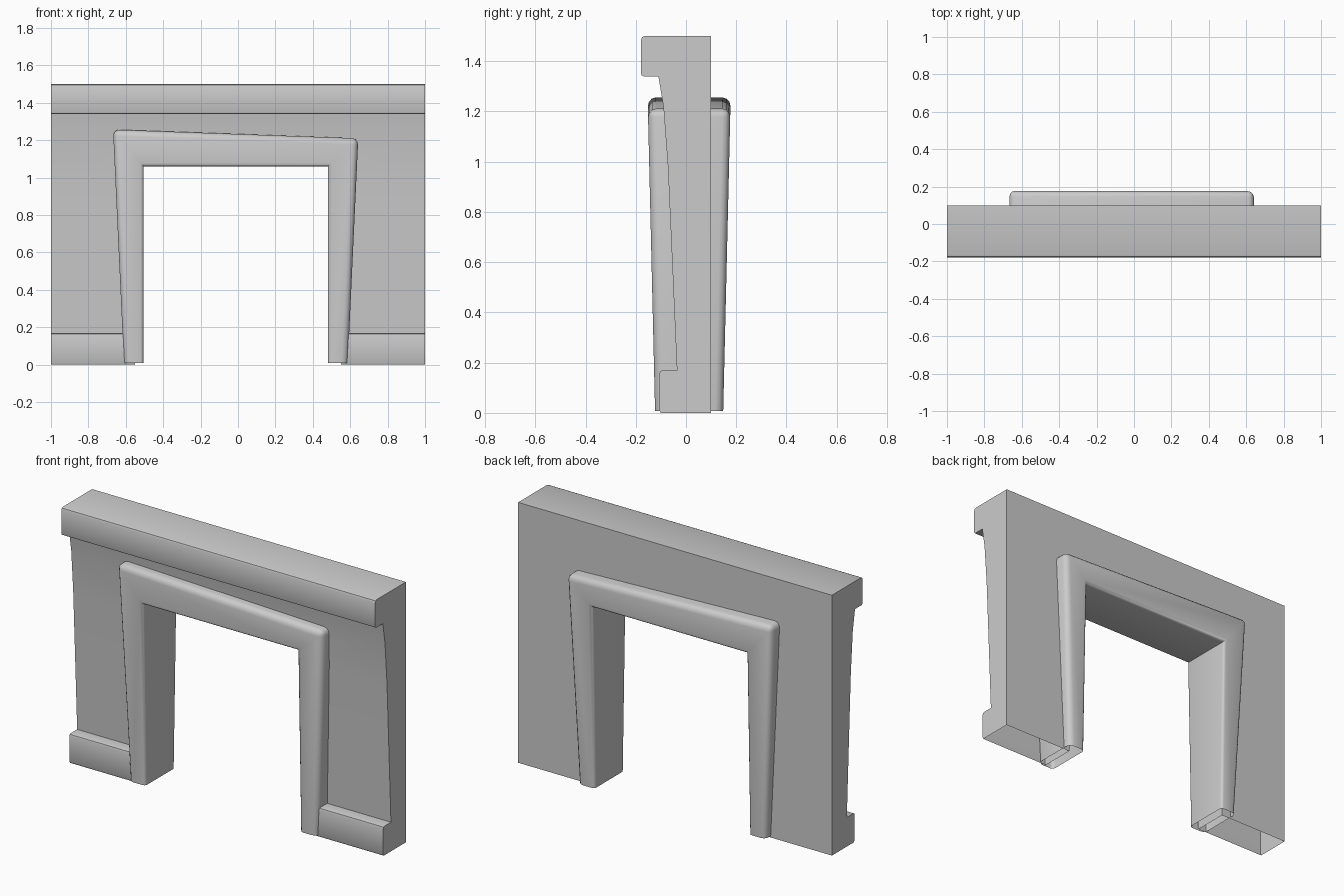
import bpy, bmesh, math

if "Cube" in bpy.data.objects:
    bpy.data.objects.remove(bpy.data.objects["Cube"])


def make_object(name, bm):
    bmesh.ops.recalc_face_normals(bm, faces=bm.faces)
    me = bpy.data.meshes.new(name)
    bm.to_mesh(me)
    bm.free()
    ob = bpy.data.objects.new(name, me)
    bpy.context.collection.objects.link(ob)
    return ob


def activate(ob):
    bpy.ops.object.select_all(action='DESELECT')
    ob.select_set(True)
    bpy.context.view_layer.objects.active = ob


def finish(ob, mod, angle):
    activate(ob)
    bpy.ops.object.modifier_apply(modifier=mod.name)
    bpy.ops.object.shade_smooth_by_angle(angle=math.radians(angle))


# Wall: side profile (y, z) with cornice, leaning front and plinth, run along x
profile = [(0.10, 0), (0.10, 1.50), (-0.165, 1.50), (-0.175, 1.496), (-0.179, 1.485),
           (-0.179, 1.35), (-0.176, 1.343), (-0.169, 1.34), (-0.11, 1.34),
           (-0.09, 1.22), (-0.072, 0.98), (-0.055, 0.60), (-0.036, 0.168),
           (-0.096, 0.168), (-0.103, 0.165), (-0.106, 0.155), (-0.106, 0.01), (-0.101, 0)]
bm = bmesh.new()
side = bm.faces.new([bm.verts.new((-1, y, z)) for y, z in profile])
ext = bmesh.ops.extrude_face_region(bm, geom=[side])
bmesh.ops.translate(bm, vec=(2, 0, 0),
                    verts=[v for v in ext['geom'] if isinstance(v, bmesh.types.BMVert)])
# keep both end caps
if not side.is_valid:
    bmesh.ops.holes_fill(bm, edges=[e for e in bm.edges if e.is_boundary], sides=0)
elif any(e.is_boundary for e in bm.edges):
    bmesh.ops.holes_fill(bm, edges=[e for e in bm.edges if e.is_boundary], sides=0)
wall = make_object("wall", bm)

# Doorway opening, hidden inside the frame
bm = bmesh.new()
bmesh.ops.create_cube(bm, size=1)
bmesh.ops.scale(bm, vec=(1.10, 1, 2.24), verts=bm.verts)
cutter = make_object("opening_cutter", bm)
cutter.hide_render = True
mod = wall.modifiers.new("opening", 'BOOLEAN')
mod.operation, mod.object, mod.solver = 'DIFFERENCE', cutter, 'EXACT'
finish(wall, mod, 35)
bpy.data.objects.remove(cutter)

# Underside of the wall is open
bm = bmesh.new()
bm.from_mesh(wall.data)
bottom = [f for f in bm.faces if all(abs(v.co.z) < 0.001 for v in f.verts)]
bmesh.ops.delete(bm, geom=bottom, context='FACES')
bm.to_mesh(wall.data)
bm.free()

# Door frame: crooked outer outline, straight inner one, thicker towards the top
outer = [(-0.61, 0.008), (-0.668, 1.257), (0.643, 1.21), (0.587, 0.008)]
inner = [(-0.505, 0.008), (-0.505, 1.06), (0.48, 1.06), (0.48, 0.008)]
bm = bmesh.new()
weight = bm.edges.layers.float.new("bevel_weight_edge")


def ring(points, y0, y1):
    return [bm.verts.new((x, y0 + (y1 - y0) * z / 1.22, z)) for x, z in points]


of, ob_ = ring(outer, -0.123, -0.152), ring(outer, 0.148, 0.177)
nf, nb = ring(inner, -0.123, -0.152), ring(inner, 0.148, 0.177)
for i in range(3):
    for a, b in ((of, nf), (ob_, nb), (of, ob_), (nf, nb)):
        bm.faces.new((a[i], a[i + 1], b[i + 1], b[i]))
for loop, w in ((of, 1.0), (ob_, 1.0), (nf, 0.6), (nb, 0.6)):
    for i in range(3):
        bm.edges.get((loop[i], loop[i + 1]))[weight] = w
for i in (1, 2):
    bm.edges.get((of[i], ob_[i]))[weight] = 1.0
frame = make_object("door_frame", bm)
mod = frame.modifiers.new("rounded_edges", 'BEVEL')
mod.limit_method, mod.width, mod.segments = 'WEIGHT', 0.032, 3
finish(frame, mod, 50)
